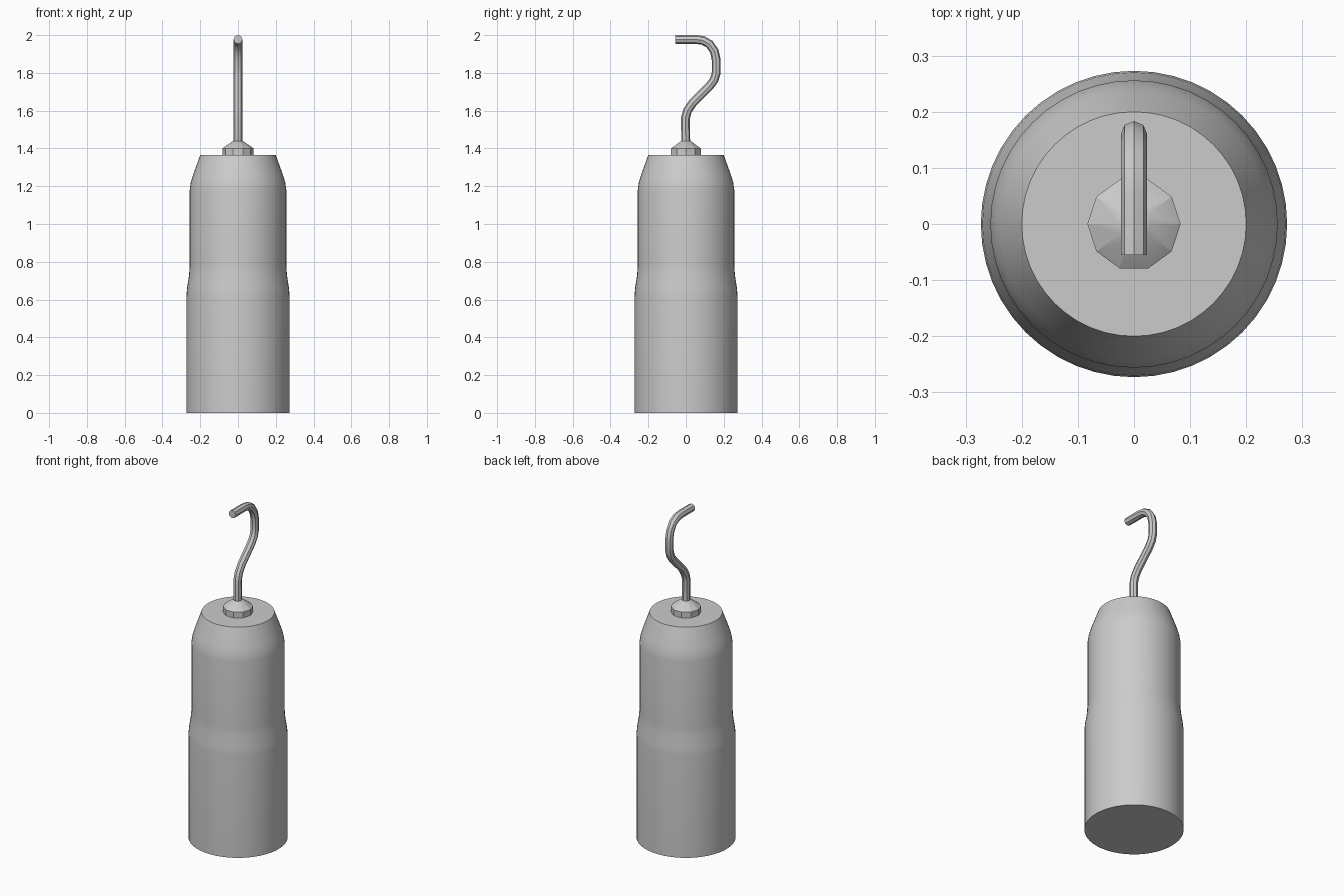
import bpy, bmesh, math

cube = bpy.data.objects.get("Cube")
if cube:
    bpy.data.objects.remove(cube, do_unlink=True)

grey = bpy.data.materials.new("plain grey")
grey.use_nodes = True
colour = (0.6, 0.6, 0.6, 1)
grey.diffuse_color = colour
grey.node_tree.nodes["Principled BSDF"].inputs["Base Color"].default_value = colour


def finish(obj, angle):
    """Assign the material and shade smooth below the given edge angle."""
    obj.data.materials.append(grey)
    bpy.ops.object.select_all(action="DESELECT")
    obj.select_set(True)
    bpy.context.view_layer.objects.active = obj
    bpy.ops.object.shade_smooth_by_angle(angle=math.radians(angle))


def lathe(name, profile, sides, angle):
    """Closed solid turned around z from (radius, height) points."""
    bm = bmesh.new()
    rings = []
    for r, z in profile:
        rings.append([bm.verts.new((r * math.cos(math.tau * i / sides),
                                    r * math.sin(math.tau * i / sides), z))
                      for i in range(sides)])
    for low, high in zip(rings, rings[1:]):
        for i in range(sides):
            j = (i + 1) % sides
            bm.faces.new((low[i], low[j], high[j], high[i]))
    bm.faces.new(rings[0][::-1])
    bm.faces.new(rings[-1])
    mesh = bpy.data.meshes.new(name)
    bm.to_mesh(mesh)
    bm.free()
    obj = bpy.data.objects.new(name, mesh)
    bpy.context.collection.objects.link(obj)
    finish(obj, angle)
    return obj


# Stepped cylindrical body with a tapered shoulder
lathe("body", [(0.273, 0), (0.273, 0.62), (0.27, 0.66), (0.259, 0.73),
               (0.256, 0.78), (0.256, 1.18), (0.25, 1.22), (0.238, 1.26),
               (0.2, 1.365)], 48, 35)

# Faceted collar under the hook
lathe("collar", [(0.083, 1.36), (0.083, 1.4), (0.03, 1.437), (0.02, 1.44)], 10, 20)

# Bent wire hook, opening to the front
path = [(0, 1.4), (-0.003, 1.56), (0.008, 1.6), (0.035, 1.64), (0.125, 1.73),
        (0.15, 1.765), (0.16, 1.8), (0.16, 1.87), (0.15, 1.915),
        (0.125, 1.952), (0.09, 1.972), (0.05, 1.977), (-0.055, 1.977)]
curve = bpy.data.curves.new("hook", "CURVE")
curve.dimensions = "3D"
curve.bevel_depth = 0.0235
curve.bevel_resolution = 2
curve.use_fill_caps = True
spline = curve.splines.new("POLY")
spline.points.add(len(path) - 1)
for point, (y, z) in zip(spline.points, path):
    point.co = (0, y, z, 1)
hook = bpy.data.objects.new("hook", curve)
bpy.context.collection.objects.link(hook)
bpy.ops.object.select_all(action="DESELECT")
hook.select_set(True)
bpy.context.view_layer.objects.active = hook
bpy.ops.object.convert(target="MESH")
finish(bpy.context.view_layer.objects.active, 40)
